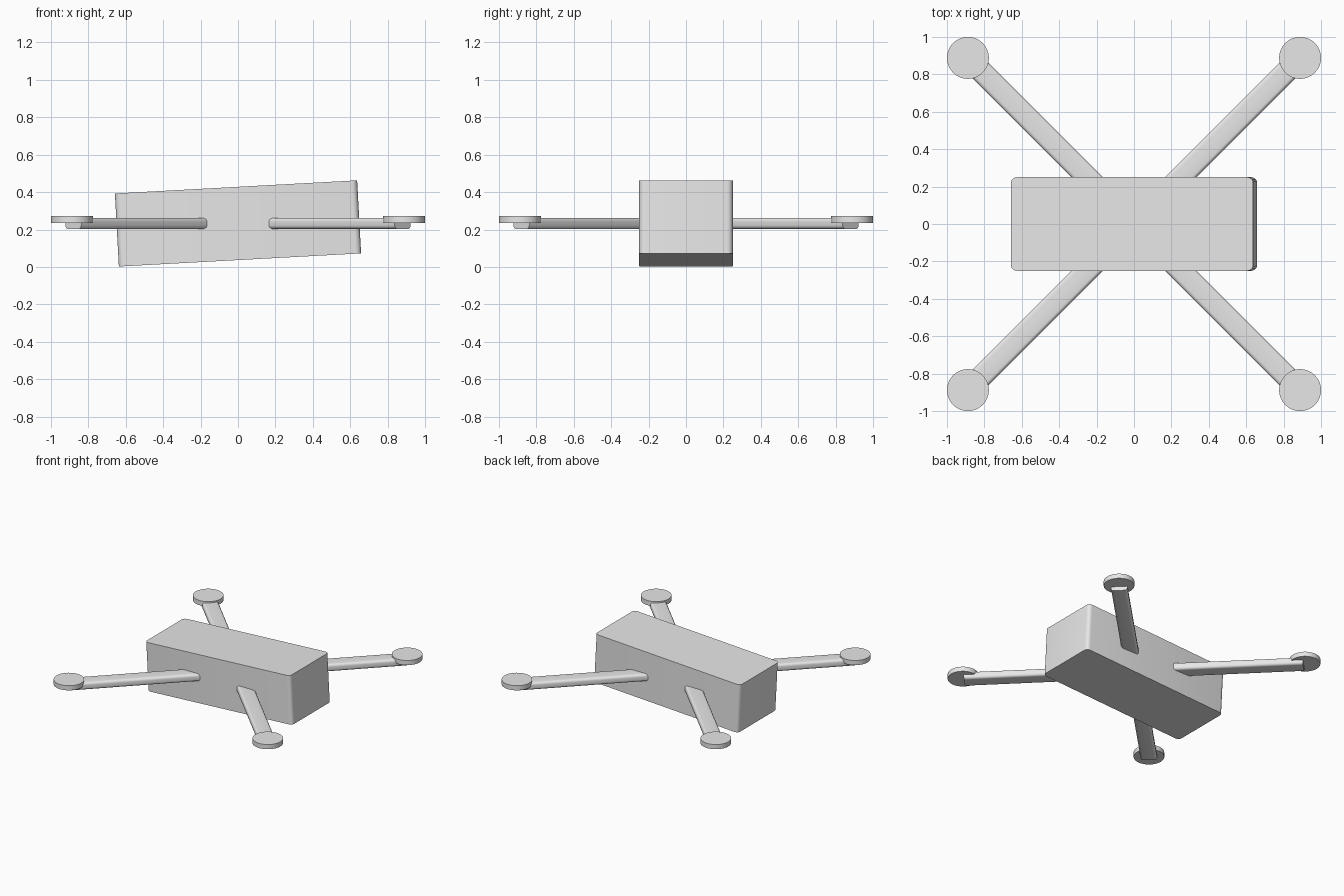
import bpy, bmesh, math
from mathutils import Matrix, Vector

cube = bpy.data.objects.get("Cube")
if cube:
    bpy.data.objects.remove(cube, do_unlink=True)

grey = bpy.data.materials.new("light_grey")
grey.use_nodes = True
grey.diffuse_color = (0.8, 0.8, 0.8, 1)
grey.node_tree.nodes["Principled BSDF"].inputs["Base Color"].default_value = (0.8, 0.8, 0.8, 1)

MID = 0.2325      # height of the body centre and the arms
REACH = 0.888     # rotor centre distance along x and y


def finish(name, bm, matrix):
    mesh = bpy.data.meshes.new(name)
    bm.to_mesh(mesh)
    bm.free()
    mesh.materials.append(grey)
    obj = bpy.data.objects.new(name, mesh)
    bpy.context.collection.objects.link(obj)
    obj.matrix_world = matrix
    bpy.ops.object.select_all(action="DESELECT")
    obj.select_set(True)
    bpy.context.view_layer.objects.active = obj
    bpy.ops.object.shade_smooth_by_angle(angle=math.radians(35))
    return obj


def rounded_box(name, size, axis, radius, matrix, offset=(0, 0, 0)):
    """Box whose edges along one axis are rounded."""
    bm = bmesh.new()
    bmesh.ops.create_cube(bm, size=1)
    bmesh.ops.scale(bm, vec=size, verts=bm.verts)
    bmesh.ops.translate(bm, vec=offset, verts=bm.verts)
    edges = [e for e in bm.edges
             if abs((e.verts[0].co - e.verts[1].co).normalized()[axis]) > 0.9]
    bmesh.ops.bevel(bm, geom=edges, offset=radius, segments=5, profile=0.5, affect="EDGES")
    return finish(name, bm, matrix)


# Body, pitched up slightly towards +x
rounded_box("body", (1.297, 0.5, 0.391), 2, 0.03,
            Matrix.Translation((0, 0, MID)) @ Matrix.Rotation(math.radians(-3.1), 4, "Y"))

# Four diagonal arms with a rotor disc on each tip
length = 1.245
for name, sx, sy in (("front_left", 1, -1), ("front_right", -1, -1),
                     ("back_left", 1, 1), ("back_right", -1, 1)):
    turn = Matrix.Rotation(math.atan2(sy, sx), 4, "Z")
    rounded_box(name + "_arm", (length, 0.12, 0.06), 0, 0.02,
                Matrix.Translation((0, 0, MID)) @ turn, (length / 2, 0, 0))
    bm = bmesh.new()
    bmesh.ops.create_cone(bm, cap_ends=True, segments=48, radius1=0.112,
                          radius2=0.112, depth=0.038)
    finish(name + "_rotor_disc", bm,
           Matrix.Translation(Vector((sx * REACH, sy * REACH, 0.254))))
